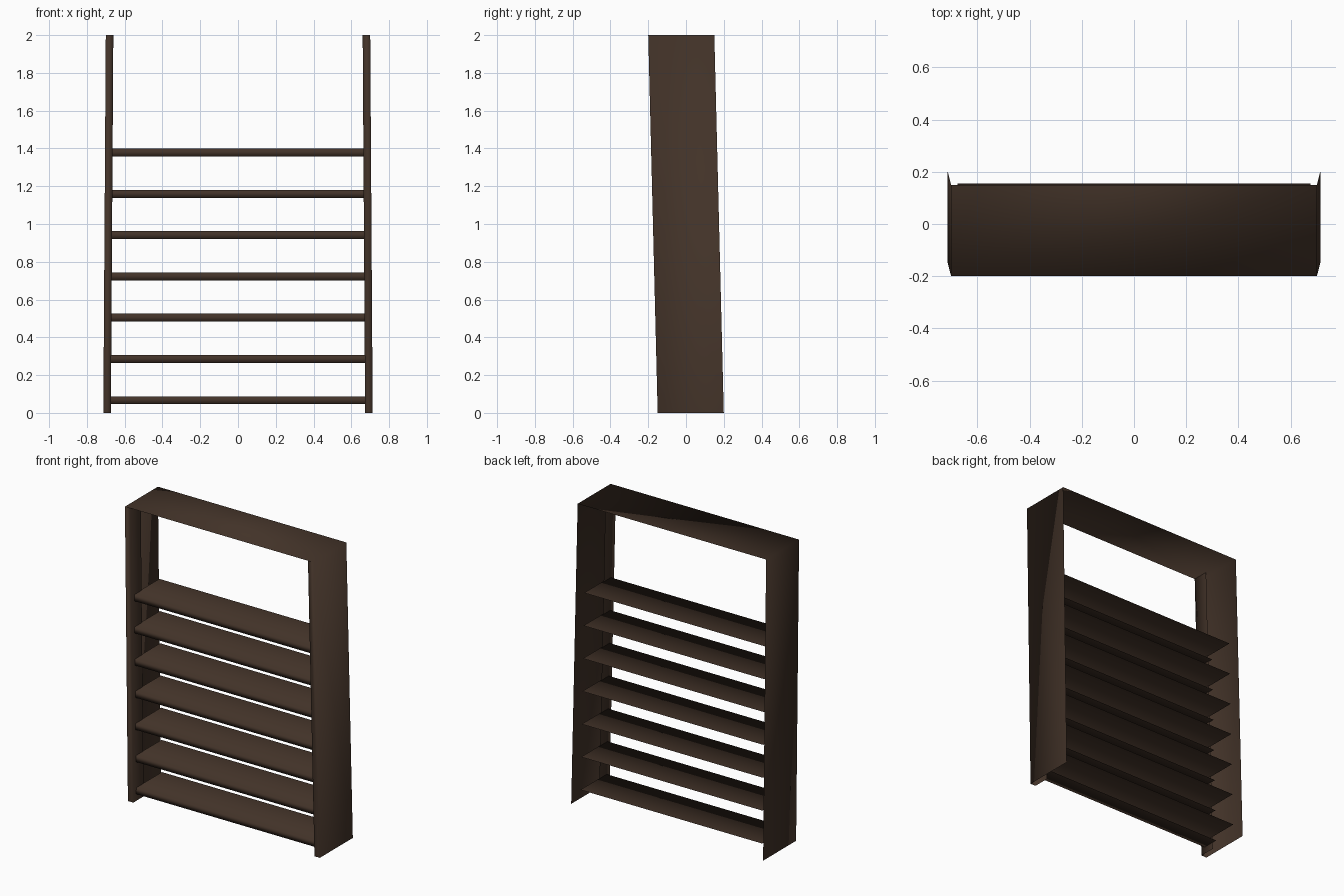
import bpy, bmesh

if "Cube" in bpy.data.objects:
    bpy.data.objects.remove(bpy.data.objects["Cube"])

brown = bpy.data.materials.new("dark_brown")
brown.diffuse_color = (0.054, 0.032, 0.021, 1)
brown.use_nodes = True
brown.node_tree.nodes["Principled BSDF"].inputs["Base Color"].default_value = brown.diffuse_color

H, LIP, FLANGE = 2.0, 0.11, 0.04


def finish(bm, name):
    me = bpy.data.meshes.new(name)
    bm.to_mesh(me)
    bm.free()
    me.materials.append(brown)
    for p in me.polygons:
        p.use_smooth = True
    ob = bpy.data.objects.new(name, me)
    bpy.context.collection.objects.link(ob)
    return ob


def lean(z):
    """Forward shift of the leaning frame at height z."""
    return -0.05 * z / H


# Frame: two folded sheet uprights joined by a thin top sheet
bm = bmesh.new()
corners = {}
for s in (1, -1):
    cols = []
    for inset, y in ((0, 0.20), (0, -0.15), (FLANGE, -0.15), (FLANGE, -0.15 + LIP)):
        cols.append([bm.verts.new((s * (x - inset), y + lean(z), z))
                     for x, z in ((0.713, 0), (0.70, H))])
    for a, b in zip(cols, cols[1:]):
        quad = [a[0], a[1], b[1], b[0]]
        bm.faces.new(quad if s > 0 else quad[::-1])
    corners[s] = (cols[1][1], cols[0][1])
bm.faces.new([corners[-1][0], corners[1][0], corners[1][1], corners[-1][1]])
finish(bm, "frame")

# Shelves: thin sheet folded down and back under at the front edge
for i in range(7):
    top = 0.088 + i * 0.2185
    d = lean(top)
    front, back, half = -0.117 + d, 0.158 + d, 0.675 - 0.006 * top / H
    bm = bmesh.new()
    rows = [[bm.verts.new((x, y, z)) for x in (-half, half)]
            for y, z in ((back, top), (front, top),
                         (front, top - 0.042), (front + LIP, top - 0.042))]
    for a, b in zip(rows, rows[1:]):
        bm.faces.new([a[0], b[0], b[1], a[1]])
    finish(bm, f"shelf_{i + 1}")
